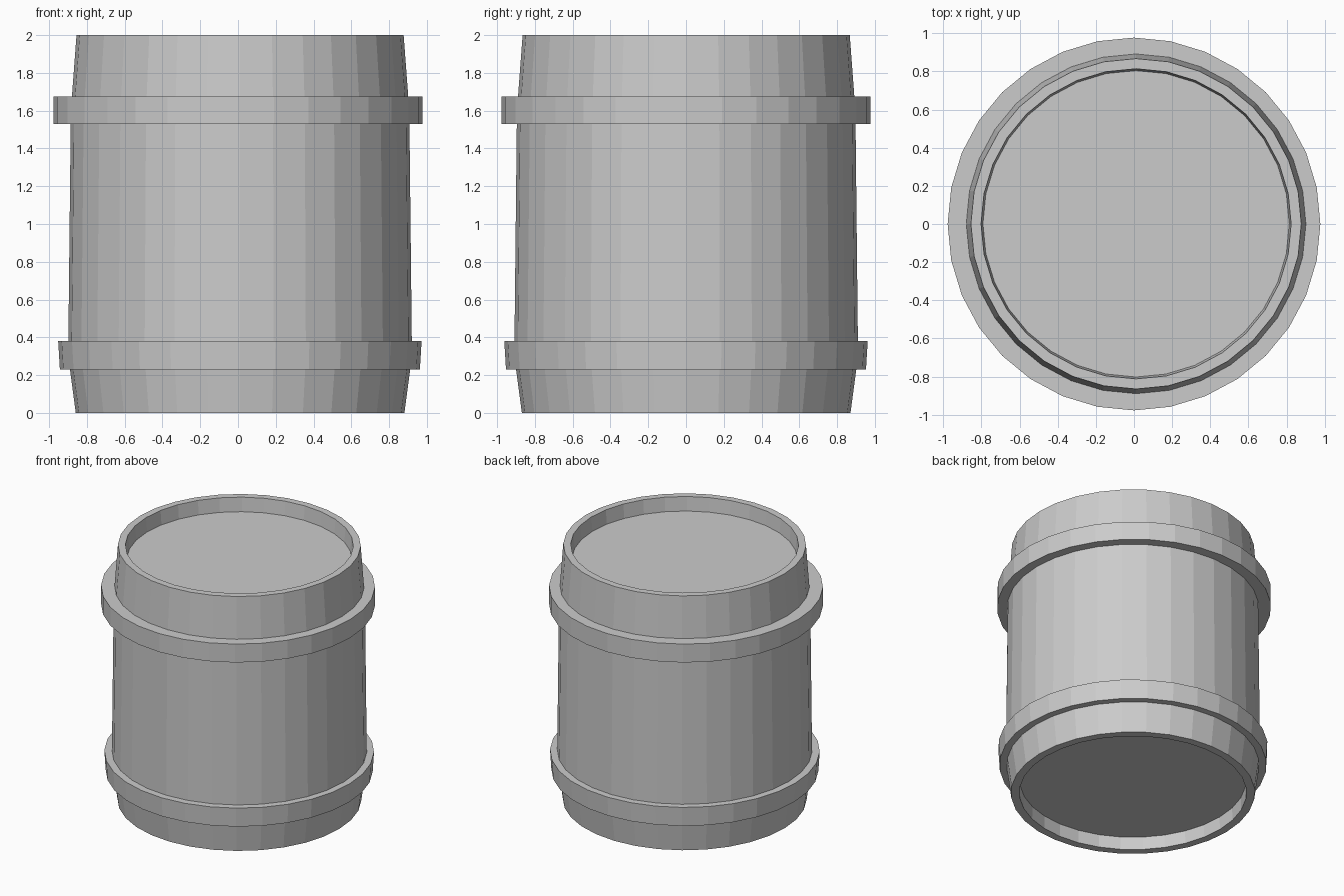
import bpy, bmesh
from math import sin, cos, tau

if "Cube" in bpy.data.objects:
    bpy.data.objects.remove(bpy.data.objects["Cube"])

SIDES = 32


def lathe(name, profile, centre=(0, 0), closed=False):
    """Revolve (radius, z) points around a vertical axis; open ends are capped."""
    bm = bmesh.new()
    rings = [[bm.verts.new((centre[0] + r * cos(tau * i / SIDES),
                            centre[1] + r * sin(tau * i / SIDES), z))
              for i in range(SIDES)] for r, z in profile]
    pairs = list(zip(rings, rings[1:]))
    if closed:
        pairs.append((rings[-1], rings[0]))
    else:
        bm.faces.new(rings[0])
        bm.faces.new(rings[-1])
    for a, b in pairs:
        for i in range(SIDES):
            j = (i + 1) % SIDES
            bm.faces.new((a[i], a[j], b[j], b[i]))
    bmesh.ops.recalc_face_normals(bm, faces=bm.faces)
    mesh = bpy.data.meshes.new(name)
    bm.to_mesh(mesh)
    bm.free()
    obj = bpy.data.objects.new(name, mesh)
    bpy.context.collection.objects.link(obj)
    return obj


# Barrel body: recessed floor, bottom rim, bulging wall, top rim, recessed lid
lathe("barrel_body", [
    (0.807, 0.10), (0.81, 0.0), (0.87, 0.0), (0.91, 0.30),
    (0.896, 1.60), (0.866, 2.0), (0.813, 2.0), (0.803, 1.89),
], centre=(0.011, 0.001))

# Lower hoop, flaring slightly upward
lathe("lower_hoop", [(0.88, 0.23), (0.953, 0.23), (0.962, 0.38), (0.88, 0.38)],
      centre=(0.01, 0), closed=True)

# Upper hoop, straight sided
lathe("upper_hoop", [(0.87, 1.53), (0.977, 1.53), (0.977, 1.675), (0.87, 1.675)],
      closed=True)
